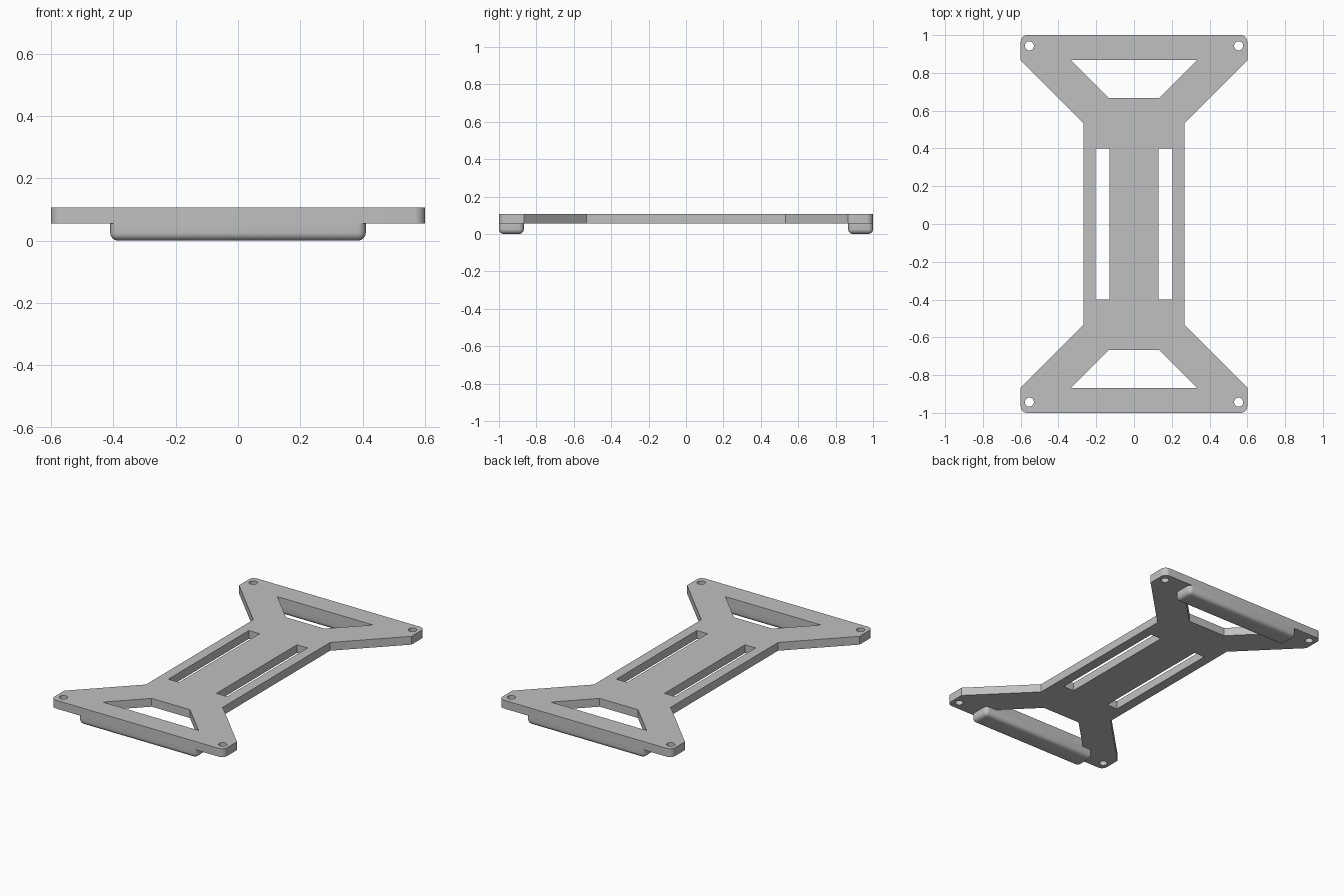
import bpy, bmesh
from math import sin, cos, pi

cube = bpy.data.objects.get("Cube")
if cube:
    bpy.data.objects.remove(cube, do_unlink=True)

UNDER, TOP = 0.055, 0.107       # plate underside and top heights
EDGE = 0.867                    # inner edge of the end rails

grey = bpy.data.materials.new("light_grey")
grey.use_nodes = True
colour = (0.53, 0.53, 0.53, 1)
grey.diffuse_color = colour
grey.node_tree.nodes["Principled BSDF"].inputs["Base Color"].default_value = colour


def arc(cx, cy, r, start, end, steps):
    angles = [start + (end - start) * i / steps for i in range(steps + 1)]
    return [(cx + r * cos(a), cy + r * sin(a)) for a in angles]


def mirror(points, sx, sy):
    return [(x * sx, y * sy) for x, y in points]


def finish(name, bm):
    bmesh.ops.recalc_face_normals(bm, faces=bm.faces)
    mesh = bpy.data.meshes.new(name)
    bm.to_mesh(mesh)
    bm.free()
    mesh.materials.append(grey)
    obj = bpy.data.objects.new(name, mesh)
    bpy.context.collection.objects.link(obj)
    bpy.ops.object.select_all(action='DESELECT')
    obj.select_set(True)
    bpy.context.view_layer.objects.active = obj
    bpy.ops.object.shade_smooth_by_angle(angle=pi / 6)
    return obj


# Plate outline: one quarter mirrored into the full waisted shape
r = 0.035
quarter = [(0.267, 0.533), (0.6, EDGE)] + arc(0.6 - r, 1 - r, r, 0, pi / 2, 8)
loops = [quarter + mirror(quarter, -1, 1)[::-1]
         + mirror(quarter, -1, -1) + mirror(quarter, 1, -1)[::-1]]

# Openings: two long slots, two end trapezoids, four corner screw holes
slot = [(0.13, -0.4), (0.204, -0.4), (0.204, 0.4), (0.13, 0.4)]
trapezoid = [(-0.333, EDGE), (-0.133, 0.667), (0.133, 0.667), (0.333, EDGE)]
hole = arc(0.554, 0.943, 0.024, 0, 2 * pi, 24)[:-1]
loops += [mirror(slot, s, 1) for s in (1, -1)]
loops += [mirror(trapezoid, 1, s) for s in (1, -1)]
loops += [mirror(hole, sx, sy) for sx in (1, -1) for sy in (1, -1)]

# Plate: filled profile given thickness
curve = bpy.data.curves.new("plate_profile", 'CURVE')
curve.dimensions = '2D'
curve.fill_mode = 'BOTH'
curve.extrude = (TOP - UNDER) / 2
for loop in loops:
    spline = curve.splines.new('POLY')
    spline.points.add(len(loop) - 1)
    for point, (x, y) in zip(spline.points, loop):
        point.co = (x, y, 0, 1)
    spline.use_cyclic_u = True
profile = bpy.data.objects.new("plate_profile", curve)
bpy.context.collection.objects.link(profile)
evaluated = profile.evaluated_get(bpy.context.evaluated_depsgraph_get())
bm = bmesh.new()
bm.from_mesh(evaluated.to_mesh())
evaluated.to_mesh_clear()
bpy.data.objects.remove(profile, do_unlink=True)
bmesh.ops.remove_doubles(bm, verts=bm.verts, dist=0.0001)
bmesh.ops.translate(bm, verts=bm.verts, vec=(0, 0, (TOP + UNDER) / 2))
finish("plate", bm)

# Feet: rounded bars under both end rails, square where they meet the plate
for name, side in (("front_foot", -1), ("back_foot", 1)):
    bm = bmesh.new()
    bmesh.ops.create_cube(bm, size=1)
    bmesh.ops.scale(bm, verts=bm.verts, vec=(0.82, 1 - EDGE, UNDER))
    bmesh.ops.translate(bm, verts=bm.verts,
                        vec=(0, side * (1 + EDGE) / 2, UNDER / 2))
    rounded = [e for e in bm.edges if min(v.co.z for v in e.verts) < UNDER / 2]
    bmesh.ops.bevel(bm, geom=rounded, offset=0.026, segments=6,
                    profile=0.5, affect='EDGES')
    finish(name, bm)
